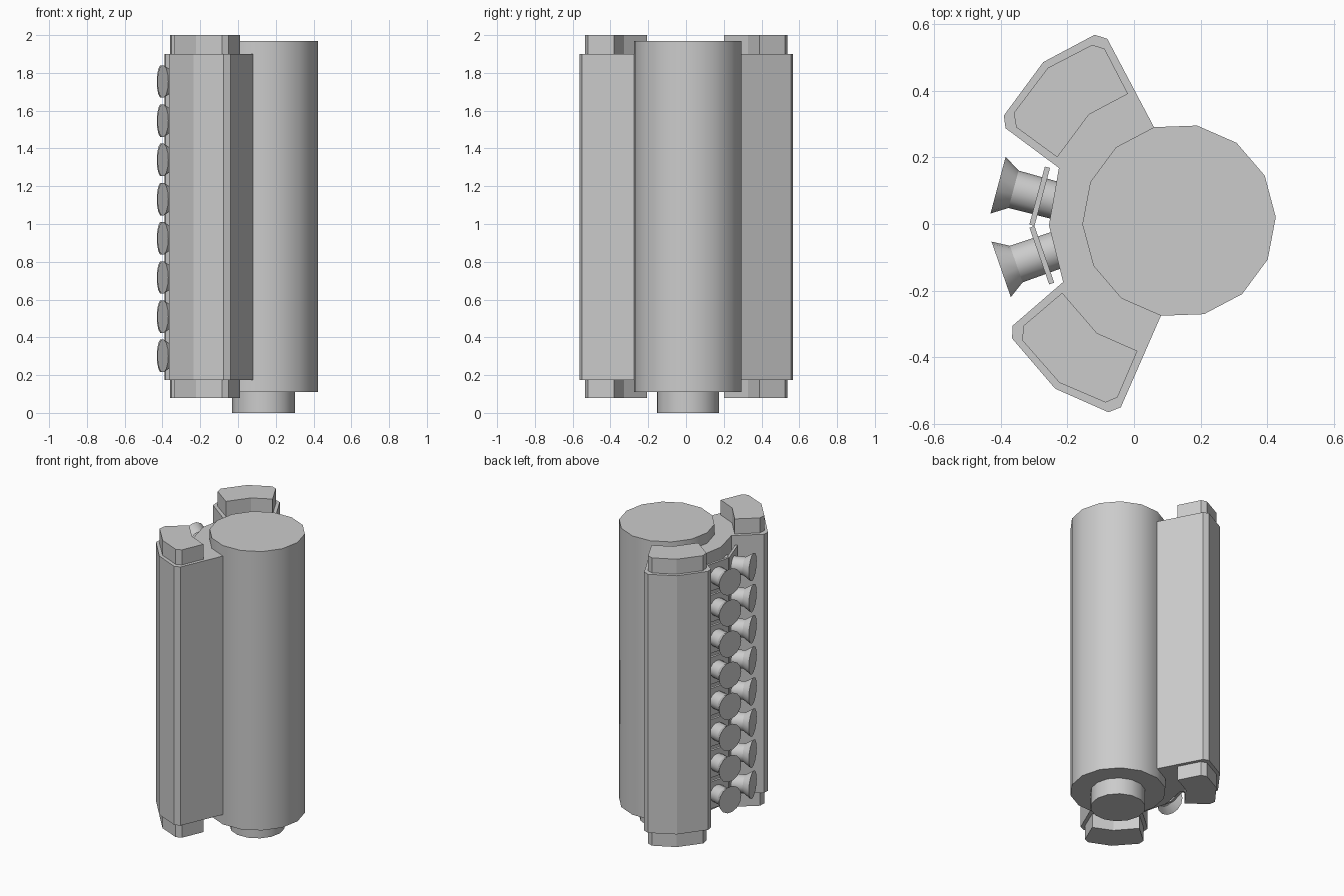
import bpy, bmesh
from math import radians, cos, sin, pi
from mathutils import Matrix, Vector

if "Cube" in bpy.data.objects:
    bpy.data.objects.remove(bpy.data.objects["Cube"])

C = Vector((0.135, 0.01))      # main cylinder axis
TILT = radians(2.1)            # direction of the symmetry axis in plan
SIDES = 14


def mirror(p):
    """Reflect a plan point across the tilted symmetry axis."""
    x, y = p[0] - C.x, -(p[1] - C.y)
    c, s = cos(2 * TILT), sin(2 * TILT)
    return (C.x + c * x - s * y, C.y + s * x + c * y)


def finish(name, bm, smooth=False):
    bmesh.ops.recalc_face_normals(bm, faces=bm.faces)
    mesh = bpy.data.meshes.new(name)
    bm.to_mesh(mesh)
    bm.free()
    ob = bpy.data.objects.new(name, mesh)
    bpy.context.collection.objects.link(ob)
    if smooth:
        bpy.ops.object.select_all(action='DESELECT')
        ob.select_set(True)
        bpy.context.view_layer.objects.active = ob
        bpy.ops.object.shade_smooth_by_angle(angle=radians(30))
    return ob


def loft(bm, rings):
    """Closed solid through rings of 3D points."""
    rows = [[bm.verts.new(p) for p in r] for r in rings]
    n = len(rows[0])
    for a, b in zip(rows, rows[1:]):
        for i in range(n):
            j = (i + 1) % n
            bm.faces.new((a[i], a[j], b[j], b[i]))
    bm.faces.new(rows[0])
    bm.faces.new(rows[-1])


def prism(name, plan, z0, z1, smooth=False):
    bm = bmesh.new()
    loft(bm, [[(x, y, z) for x, y in plan] for z in (z0, z1)])
    return finish(name, bm, smooth)


def circle(r):
    return [(C.x + r * cos(TILT + 2 * pi * i / SIDES),
             C.y + r * sin(TILT + 2 * pi * i / SIDES)) for i in range(SIDES)]


# main drum and its end shaft
prism("main_drum", circle(0.29), 0.11, 1.97, True)
prism("end_shaft", circle(0.167), 0.0, 0.12, True)

# V-shaped block: half the plan, mirrored
half = [(0.06, 0.29), (-0.08, 0.555), (-0.118, 0.567), (-0.272, 0.485),
        (-0.39, 0.325), (-0.385, 0.287), (-0.225, 0.168)]
plan = half + [(-0.255, -0.004)] + [mirror(p) for p in reversed(half)]
prism("v_block", plan, 0.175, 1.9)

# end caps on both banks
cap = [(-0.018, 0.39), (-0.088, 0.525), (-0.125, 0.537), (-0.258, 0.468),
       (-0.36, 0.333), (-0.353, 0.29), (-0.23, 0.2), (-0.135, 0.328)]
for side, pts in (("back", cap), ("front", [mirror(p) for p in cap])):
    prism(side + "_upper_cap", pts, 1.88, 2.0)
    prism(side + "_lower_cap", pts, 0.08, 0.195)

# two rows of flared intake horns with mounting plates
base, ang = (-0.245, 0.073), radians(165)
horn = [(-0.03, 0.056), (0.12, 0.058), (0.168, 0.088)]   # (distance, radius)
for side, b, a in (("back", base, ang), ("front", mirror(base), 2 * TILT - ang)):
    for k in range(8):
        m = (Matrix.Translation((b[0], b[1], 0.302 + 0.2075 * k))
             @ Matrix.Rotation(a, 4, 'Z'))
        bm = bmesh.new()
        loft(bm, [[m @ Vector((d, r * cos(2 * pi * i / SIDES), r * sin(2 * pi * i / SIDES)))
                   for i in range(SIDES)] for d, r in horn])
        finish(f"{side}_intake_horn_{k + 1}", bm, True)
        bm = bmesh.new()
        h = 0.09
        loft(bm, [[m @ Vector((d, y, z)) for y, z in ((-h, -h), (h, -h), (h, h), (-h, h))]
                  for d in (0.031, 0.047)])
        finish(f"{side}_horn_plate_{k + 1}", bm)
